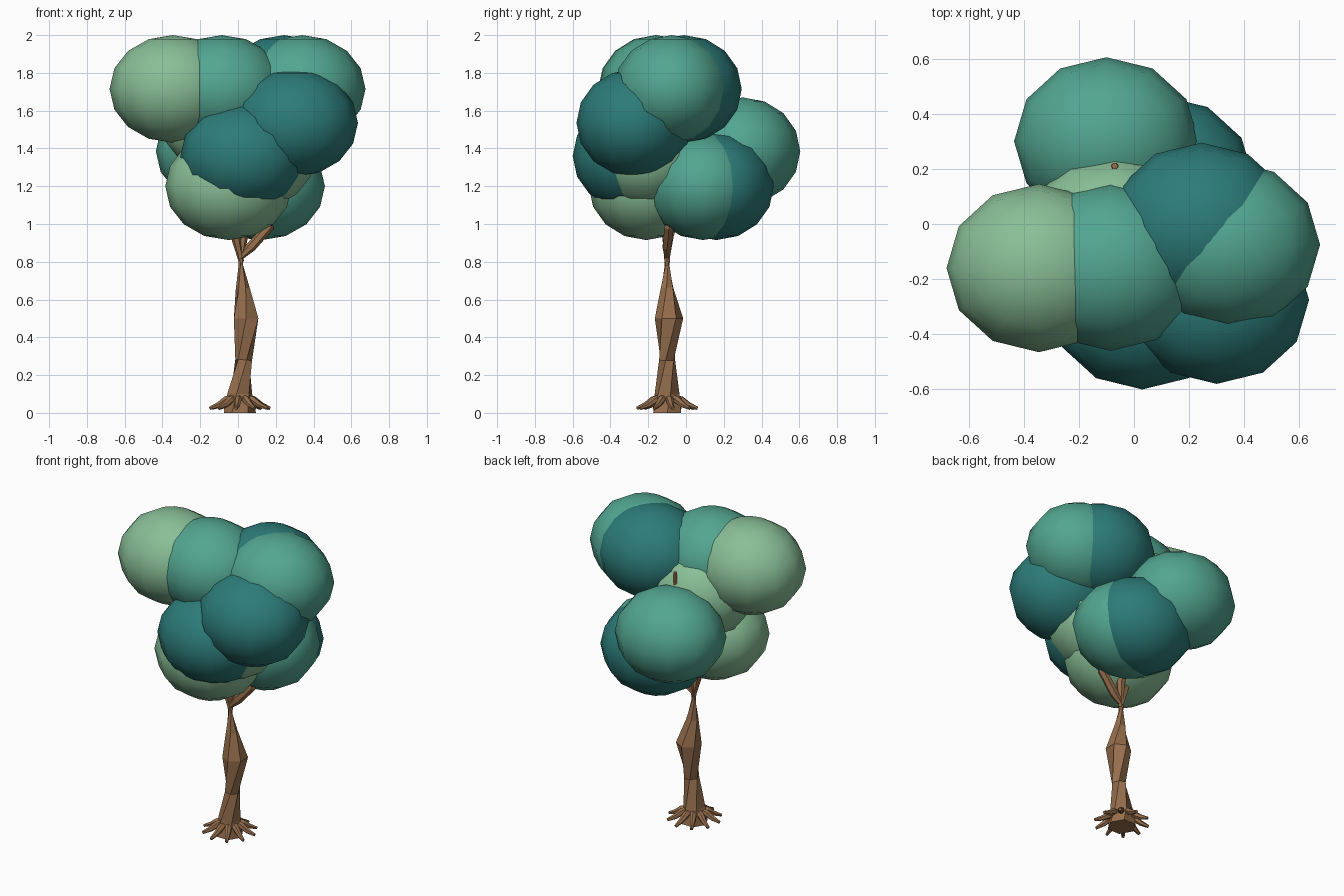
import bpy, bmesh, math
from mathutils import Vector

if "Cube" in bpy.data.objects:
    bpy.data.objects.remove(bpy.data.objects["Cube"])


def material(name, rgb):
    m = bpy.data.materials.new(name)
    m.diffuse_color = (*rgb, 1)
    m.use_nodes = True
    m.node_tree.nodes["Principled BSDF"].inputs["Base Color"].default_value = m.diffuse_color
    return m


LIGHT = material("light_leaf", (0.25, 0.52, 0.31))
MID = material("mid_leaf", (0.085, 0.38, 0.28))
DARK = material("dark_leaf", (0.025, 0.20, 0.19))
BARK = material("bark", (0.31, 0.16, 0.075))


def loft(name, rings, sides):
    """Tube through rings of (centre, radius, twist in degrees)."""
    bm = bmesh.new()
    loops = []
    for i, (c, r, twist) in enumerate(rings):
        before = Vector(rings[max(i - 1, 0)][0])
        after = Vector(rings[min(i + 1, len(rings) - 1)][0])
        rot = Vector((0, 0, 1)).rotation_difference(after - before)
        loop = []
        for k in range(sides):
            a = math.tau * k / sides + math.radians(twist)
            loop.append(bm.verts.new(Vector(c) + rot @ Vector((r * math.cos(a), r * math.sin(a), 0))))
        loops.append(loop)
    for lo, hi in zip(loops, loops[1:]):
        for k in range(sides):
            n = (k + 1) % sides
            bm.faces.new((lo[k], lo[n], hi[n], hi[k]))
    bm.faces.new(loops[0][::-1])
    bm.faces.new(loops[-1])
    mesh = bpy.data.meshes.new(name)
    bm.to_mesh(mesh)
    bm.free()
    obj = bpy.data.objects.new(name, mesh)
    bpy.context.collection.objects.link(obj)
    mesh.materials.append(BARK)
    return obj


# Foliage clumps: squashed low-poly spheres
clumps = [
    (-0.345, -0.16, 1.715, LIGHT), (-0.085, -0.155, 1.715, MID),
    (0.34, -0.075, 1.715, MID), (0.245, -0.01, 1.715, DARK),
    (0.30, -0.275, 1.535, DARK), (0.03, -0.295, 1.36, DARK),
    (-0.05, -0.21, 1.20, LIGHT), (0.075, -0.205, 1.36, LIGHT),
    (0.125, 0.09, 1.20, MID), (0.10, 0.16, 1.20, DARK),
    (-0.10, 0.30, 1.385, MID), (-0.07, -0.05, 1.54, LIGHT),
]
for i, (x, y, z, mat) in enumerate(clumps):
    bpy.ops.mesh.primitive_uv_sphere_add(segments=12, ring_count=8, radius=1, location=(x, y, z))
    ball = bpy.context.object
    ball.name = f"leaf_clump_{i + 1}"
    ball.scale = (0.335, 0.305, 0.285)
    ball.data.materials.append(mat)
    bpy.ops.object.shade_smooth()

# Twisted trunk, bulging halfway and pinched below the fork
loft("trunk", [
    ((0.01, -0.1, 0.0), 0.085, 0),
    ((0.01, -0.1, 0.10), 0.068, 15),
    ((0.03, -0.1, 0.28), 0.045, 50),
    ((0.043, -0.09, 0.50), 0.075, 90),
    ((0.025, -0.1, 0.66), 0.037, 115),
    ((0.015, -0.1, 0.78), 0.013, 140),
    ((0.015, -0.1, 0.85), 0.018, 160),
], 6)

# Branches into the crown
loft("left_branch", [
    ((0.018, -0.1, 0.80), 0.014, 0), ((-0.02, -0.105, 0.97), 0.03, 0),
    ((-0.06, 0.05, 1.40), 0.022, 0), ((-0.07, 0.21, 1.64), 0.015, 0),
    ((-0.07, 0.21, 1.74), 0.012, 0)], 6)
loft("right_branch", [
    ((0.01, -0.1, 0.82), 0.014, 0), ((0.07, -0.1, 0.88), 0.027, 0),
    ((0.16, -0.09, 0.98), 0.028, 0), ((0.22, -0.02, 1.35), 0.015, 0)], 6)
loft("back_branch", [
    ((0.015, -0.1, 0.81), 0.014, 0), ((0.03, -0.085, 0.95), 0.026, 0),
    ((0.05, 0.05, 1.25), 0.015, 0)], 6)

# Splayed roots around the base
COUNT = 10
for i in range(COUNT):
    a = math.tau * (i + 0.3) / COUNT
    dx, dy = math.cos(a), math.sin(a)
    path = [(0.03, 0.085, 0.016), (0.075, 0.068, 0.021), (0.115, 0.042, 0.016), (0.162, 0.024, 0.009)]
    loft(f"root_{i + 1}", [((0.01 + r * dx, -0.1 + r * dy, z), w, 0) for r, z, w in path], 6)
